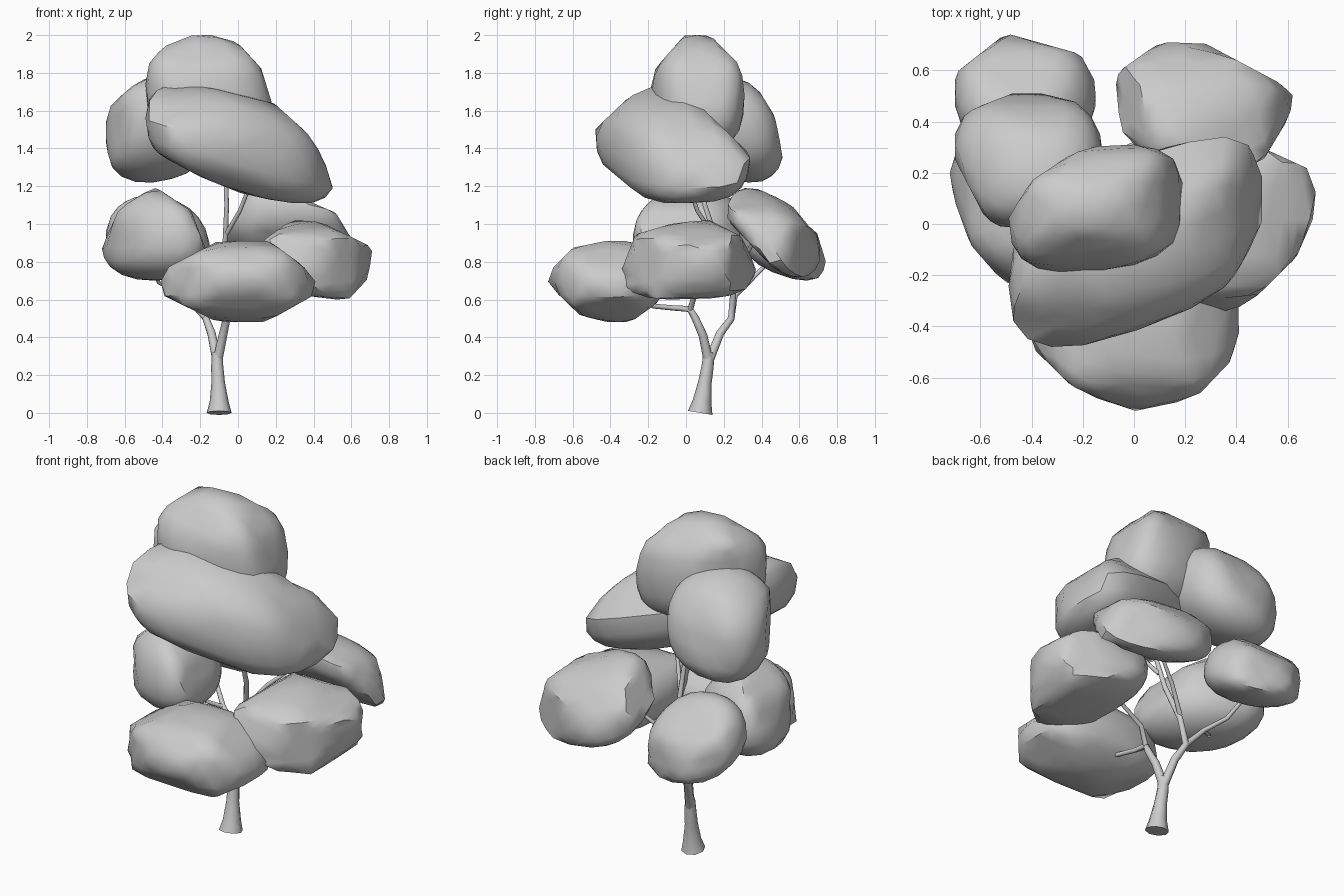
import bpy, bmesh, math, random
from mathutils import Vector, Matrix

if "Cube" in bpy.data.objects:
    bpy.data.objects.remove(bpy.data.objects["Cube"])

random.seed(4)
AXIS = {'x': 0, 'y': 1, 'z': 2}


def smooth(obj, angle):
    bpy.ops.object.select_all(action='DESELECT')
    obj.select_set(True)
    bpy.context.view_layer.objects.active = obj
    bpy.ops.object.shade_smooth_by_angle(angle=math.radians(angle))


def fit(bm, ranges):
    """Stretch the mesh to fill the x, y, z ranges."""
    for i, (lo, hi) in enumerate(ranges):
        a = min(v.co[i] for v in bm.verts)
        s = (hi - lo) / (max(v.co[i] for v in bm.verts) - a)
        for v in bm.verts:
            v.co[i] = lo + (v.co[i] - a) * s


def leaf_clump(name, ranges, lean, trims, taper=0.0, power=0.75):
    """Boxy leaning ellipsoid filling the ranges, trimmed flat along lines.
    lean: (xy, xz, yz) slants; trims: {view plane: chains of points}."""
    xy, xz, yz = lean
    b = math.sqrt(1 - xy * xy)
    c = (yz - xy * xz) / b
    slant = Matrix(((1, 0, 0), (xy, b, 0),
                    (xz, c, math.sqrt(max(0.05, 1 - xz * xz - c * c)))))
    bm = bmesh.new()
    bmesh.ops.create_icosphere(bm, subdivisions=3, radius=1)
    for v in bm.verts:
        p = Vector([math.copysign(abs(k) ** power, k) for k in v.co])
        p.x *= 1 - taper * p.z
        p.y *= 1 - taper * p.z
        v.co = slant @ p
    fit(bm, ranges)
    # pull vertices in towards the middle where they pass a trim line
    mid = Vector([(lo + hi) / 2 for lo, hi in ranges])
    planes = []
    for view, chains in trims.items():
        i, j = AXIS[view[0]], AXIS[view[1]]
        for chain in chains:
            for (a0, b0), (a1, b1) in zip(chain, chain[1:]):
                n = Vector((0, 0, 0))
                n[i], n[j] = b1 - b0, a0 - a1
                d = n[i] * (a0 - mid[i]) + n[j] * (b0 - mid[j])
                planes.append((n, d) if d > 0 else (-n, -d))
    for v in bm.verts:
        r = v.co - mid
        v.co = mid + r * min([1] + [d / n.dot(r) for n, d in planes if n.dot(r) > d])
    fit(bm, ranges)
    mesh = bpy.data.meshes.new(name)
    bm.to_mesh(mesh)
    bm.free()
    obj = bpy.data.objects.new(name, mesh)
    bpy.context.collection.objects.link(obj)
    smooth(obj, 40)


def limb(name, points):
    """Tapered round limb through (x, y, z, radius) points."""
    cu = bpy.data.curves.new(name, 'CURVE')
    cu.dimensions = '3D'
    cu.bevel_depth = 1
    cu.bevel_resolution = 2
    cu.use_fill_caps = True
    sp = cu.splines.new('POLY')
    sp.points.add(len(points) - 1)
    for p, (px, py, pz, r) in zip(sp.points, points):
        p.co = (px, py, pz, 1)
        p.radius = r
    tmp = bpy.data.objects.new(name, cu)
    bpy.context.collection.objects.link(tmp)
    bpy.ops.object.select_all(action='DESELECT')
    tmp.select_set(True)
    bpy.context.view_layer.objects.active = tmp
    bpy.ops.object.convert(target='MESH')
    smooth(bpy.context.object, 50)


# Foliage, upper three clumps
leaf_clump("crown_top", ((-.49, .19), (-.19, .31), (1.38, 2.0)), (.15, -.15, 0), {
    'xz': [[(-.49, 1.82), (-.4, 1.93), (-.2, 2.01)], [(-.12, 2.01), (0, 1.94), (.11, 1.82), (.19, 1.56)]],
    'yz': [[(-.19, 1.7), (-.16, 1.82), (0, 2)], [(.12, 2), (.27, 1.85), (.31, 1.75)]],
    'xy': [[(-.49, .03), (-.4, .17), (-.27, .26)], [(.18, -.07), (.1, -.14), (-.05, -.19)]]})
leaf_clump("crown_front", ((-.49, .50), (-.48, .34), (1.11, 1.74)), (.45, -.45, -.15), {
    'xz': [[(-.48, 1.4), (-.2, 1.25), (.05, 1.15), (.38, 1.1)],
           [(.5, 1.15), (.43, 1.36), (.35, 1.48), (.15, 1.66), (-.28, 1.74)]],
    'yz': [[(-.46, 1.52), (-.3, 1.67), (-.16, 1.73)], [(-.48, 1.35), (-.25, 1.16)], [(.15, 1.55), (.34, 1.37)]],
    'xy': [[(-.15, -.48), (.15, -.38), (.35, -.25), (.46, -.05)]]})
leaf_clump("crown_back_left", ((-.70, -.12), (-.02, .51), (1.22, 1.79)), (0, .15, -.25), {
    'xz': [[(-.7, 1.6), (-.48, 1.79)], [(-.7, 1.45), (-.64, 1.25)]],
    'yz': [[(.34, 1.77), (.46, 1.57), (.51, 1.32)]],
    'xy': [[(-.7, .27), (-.56, 0)], [(-.67, .42), (-.44, .51)]]}, 0, .85)

# Foliage, lower five clumps
leaf_clump("low_back_left", ((-.70, -.15), (.28, .74), (.70, 1.15)), (0, -.15, -.35), {
    'xy': [[(-.68, .6), (-.5, .74), (-.21, .66), (-.15, .55)]],
    'yz': [[(.5, 1.12), (.69, .95), (.73, .82)]]}, .15, .85)
leaf_clump("low_back_right", ((-.07, .62), (.22, .71), (.72, 1.19)), (-.1, -.25, -.45), {
    'xy': [[(-.07, .58), (.05, .67)], [(.3, .69), (.55, .55), (.62, .48), (.5, .27)]],
    'yz': [[(.22, 1.02), (.45, .78)], [(.36, 1.2), (.56, 1.1), (.7, .93)]],
    'xz': [[(.3, 1.15), (.5, 1.06), (.57, .94)], [(-.07, .93), (.04, 1.12)]]})
leaf_clump("low_left", ((-.72, -.17), (-.28, .35), (.70, 1.19)), (-.35, 0, 0), {
    'xz': [[(-.7, .92), (-.63, 1.08), (-.45, 1.2), (-.26, 1.07), (-.19, .88)]],
    'xy': [[(-.71, .12), (-.64, -.08), (-.47, -.28)]]}, .1, .85)
leaf_clump("low_right", ((.10, .71), (-.35, .37), (.60, 1.02)), (0, -.2, .05), {
    'xz': [[(.12, .9), (.3, 1.03)], [(.4, 1.02), (.7, .87)], [(.71, .75), (.6, .63)]],
    'yz': [[(-.35, .7), (-.26, .94), (0, 1.02)], [(.1, 1.02), (.27, .93), (.37, .72)]],
    'xy': [[(.4, -.34), (.62, -.13), (.71, .07), (.66, .2), (.48, .28), (.25, .37)]]}, 0, .65)
leaf_clump("low_front", ((-.41, .41), (-.73, -.12), (.48, .91)), (0, 0, 0), {
    'xz': [[(-.41, .63), (-.08, .47)], [(.13, .48), (.4, .63)], [(.41, .68), (.33, .78), (.15, .91)],
           [(-.41, .7), (-.37, .77), (-.1, .91)]],
    'yz': [[(-.73, .74), (-.6, .87), (-.4, .91)], [(-.73, .68), (-.56, .52), (-.35, .47)], [(-.3, .48), (-.13, .6)]],
    'xy': [[(-.4, -.48), (-.25, -.63), (-.05, -.73)], [(.1, -.72), (.25, -.66), (.4, -.5)]]})

# Trunk and limbs
limb("trunk", [(-.1, .075, 0, .066), (-.1, .085, .06, .05), (-.105, .1, .16, .036),
               (-.11, .115, .25, .032), (-.11, .12, .32, .028)])
limb("front_limb", [(-.11, .12, .27, .026), (-.08, .09, .41, .023), (-.06, .05, .5, .02),
                    (-.07, .02, .55, .018), (-.06, -.06, .555, .014),
                    (-.03, -.17, .565, .013), (.02, -.26, .6, .01)])
limb("back_limb", [(-.11, .12, .27, .026), (-.14, .18, .42, .023), (-.17, .24, .5, .02),
                   (-.12, .25, .64, .017), (-.07, .18, .85, .015),
                   (-.06, .1, 1.1, .013), (-.07, .08, 1.45, .01)])
limb("right_twig", [(-.07, .02, .54, .016), (-.01, .05, .64, .014), (.22, .08, .75, .01)])
limb("left_twig", [(-.17, .24, .5, .017), (-.28, .26, .62, .014),
                   (-.38, .34, .7, .012), (-.43, .46, .82, .01)])
limb("side_twig", [(-.28, .26, .62, .012), (-.42, .14, .69, .01), (-.47, .05, .8, .009)])
limb("rear_twig", [(-.12, .25, .66, .014), (-.02, .3, .8, .012), (.15, .38, .95, .009)])
limb("upper_twig", [(-.06, .14, .95, .012), (.01, .06, 1.07, .011), (.08, 0, 1.25, .009)])
limb("upper_left_twig", [(-.06, .09, 1.22, .012), (-.2, .16, 1.36, .01), (-.35, .22, 1.45, .009)])
